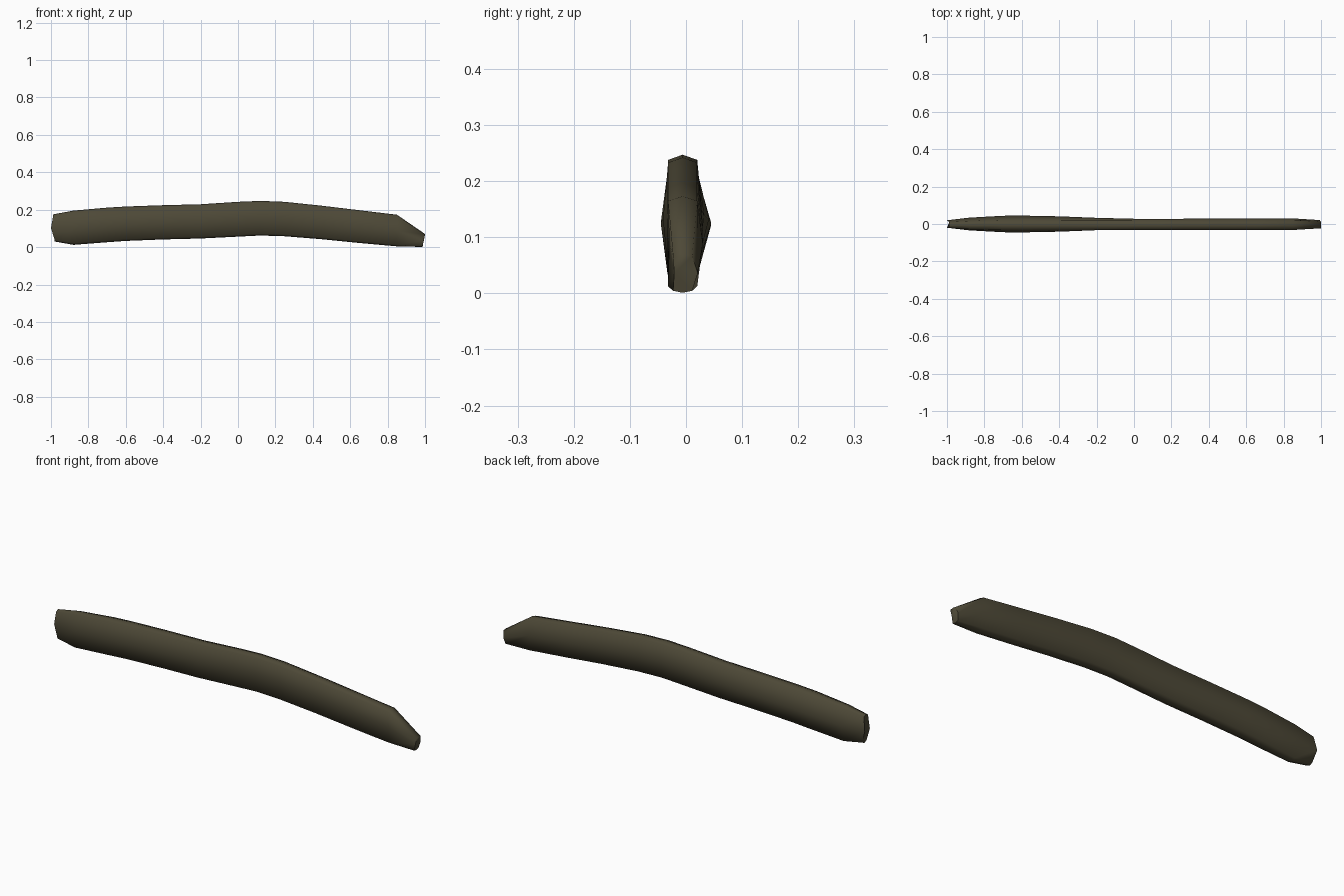
import bpy, bmesh, math

cube = bpy.data.objects.get("Cube")
if cube:
    bpy.data.objects.remove(cube, do_unlink=True)

olive = bpy.data.materials.new("dark olive")
olive.use_nodes = True
colour = (0.075, 0.066, 0.038, 1)
olive.diffuse_color = colour
bsdf = olive.node_tree.nodes["Principled BSDF"]
bsdf.inputs["Base Color"].default_value = colour
bsdf.inputs["Roughness"].default_value = 0.8

# Stations along the bar: x at bottom, middle and top, z bottom, z top,
# half thickness at the belly, half thickness at the shoulders
stations = [
    (-.98, -1, -.988, .03, .175, .02, .016),
    (-.88, -.88, -.88, .012, .195, .034, .022),
    (-.7, -.7, -.7, .026, .211, .044, .027),
    (-.6, -.6, -.6, .033, .217, .045, .027),
    (-.4, -.4, -.4, .041, .224, .041, .027),
    (-.2, -.2, -.2, .046, .229, .033, .027),
    (0, 0, 0, .056, .242, .028, .026),
    (.12, .12, .12, .062, .247, .028, .026),
    (.25, .25, .25, .058, .242, .028, .026),
    (.45, .45, .45, .042, .221, .029, .026),
    (.65, .65, .65, .022, .197, .03, .026),
    (.85, .85, .85, .004, .173, .03, .026),
    (.987, .993, 1, .001, .07, .021, .017),
]
RIDGE_Y = -.006

bm = bmesh.new()
rings = []
for xb, xm, xt, low, high, belly, shoulder in stations:
    drop = (high - low) * .05
    mid = (low + high) / 2
    # Eight-sided section: ridge, shoulders and belly
    half = [(xt, 0, high), (xt, shoulder, high - drop), (xm, belly, mid),
            (xb, shoulder, low + drop), (xb, 0, low)]
    loop = half + [(x, -y, z) for x, y, z in half[-2:0:-1]]
    # The ridge and shoulders sit slightly forward of the belly
    rings.append([bm.verts.new((x, y if abs(y) == belly else y + RIDGE_Y, z))
                  for x, y, z in loop])

for a, b in zip(rings, rings[1:]):
    for i in range(len(a)):
        j = (i + 1) % len(a)
        bm.faces.new((a[i], a[j], b[j], b[i]))
bm.faces.new(rings[0])
bm.faces.new(rings[-1])
bmesh.ops.recalc_face_normals(bm, faces=bm.faces)

mesh = bpy.data.meshes.new("curved_bar")
bm.to_mesh(mesh)
bm.free()
mesh.materials.append(olive)
bar = bpy.data.objects.new("curved_bar", mesh)
bpy.context.collection.objects.link(bar)

# Smooth sides with crisp end caps
bpy.ops.object.select_all(action="DESELECT")
bar.select_set(True)
bpy.context.view_layer.objects.active = bar
bpy.ops.object.shade_smooth_by_angle(angle=math.radians(80))
